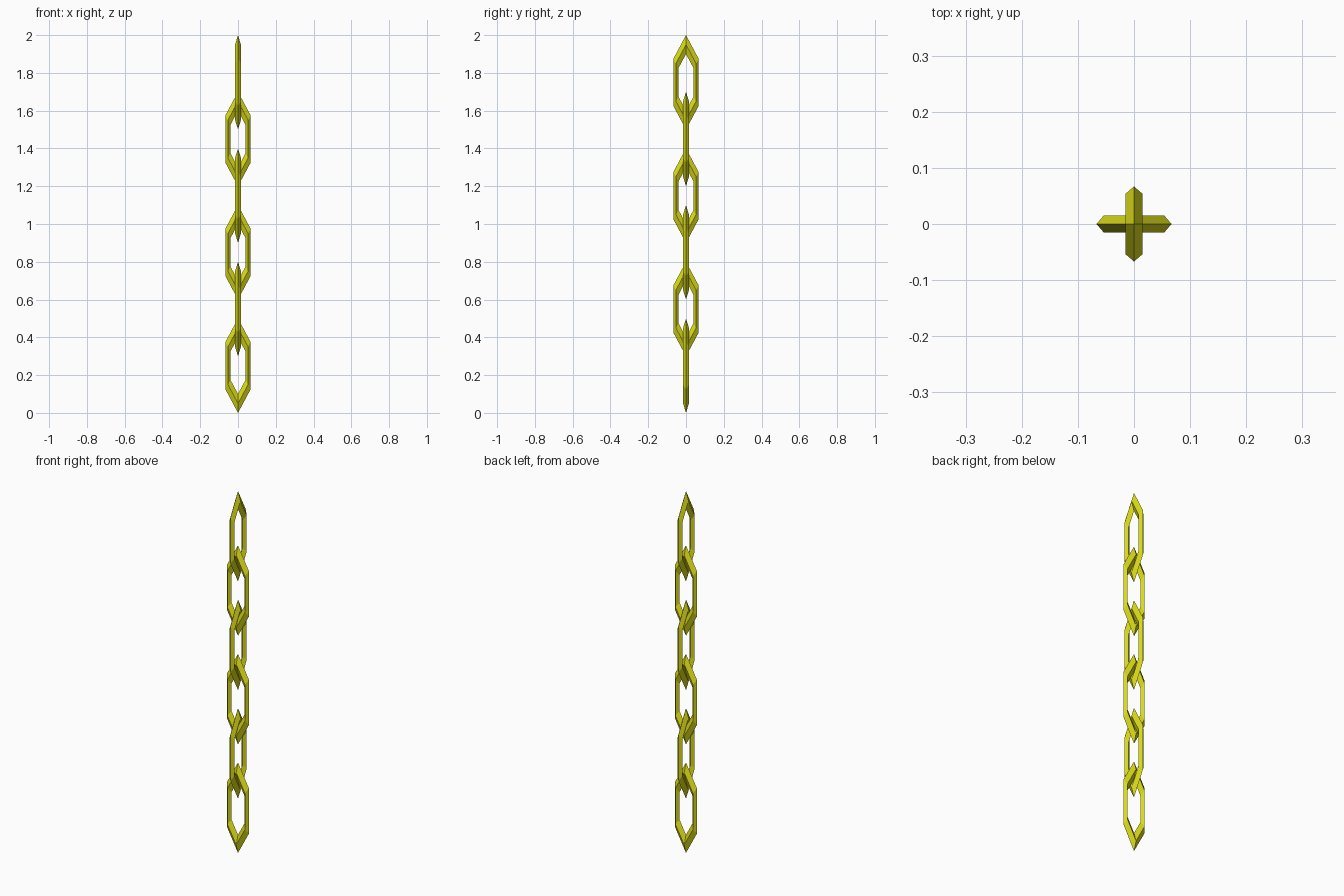
import bpy, math
from mathutils import Matrix

if "Cube" in bpy.data.objects:
    bpy.data.objects.remove(bpy.data.objects["Cube"])

gold = bpy.data.materials.new("yellow")
gold.diffuse_color = (0.70, 0.70, 0.01, 1)
gold.use_nodes = True
gold.node_tree.nodes["Principled BSDF"].inputs["Base Color"].default_value = gold.diffuse_color

LINKS, PITCH, HALF_HEIGHT = 6, 0.3, 0.25
RING, TUBE = 0.0618, 0.0155
STRETCH = HALF_HEIGHT / (RING + TUBE)


def chain_link(i):
    """Six-sided ring with a diamond section, stretched tall, turned a quarter every other link."""
    bpy.ops.mesh.primitive_torus_add(major_segments=6, minor_segments=4,
                                     major_radius=RING, minor_radius=TUBE)
    ob = bpy.context.object
    ob.name = f"chain_link_{i + 1}"
    stand = Matrix.Rotation(math.radians(-90), 4, 'Y')      # ring corner points up
    turn = Matrix.Rotation(math.radians(90 if i % 2 == 0 else 0), 4, 'Z')
    tall = Matrix.Diagonal((1, 1, STRETCH, 1))
    lift = Matrix.Translation((0, 0, HALF_HEIGHT + PITCH * i))
    ob.data.transform(lift @ tall @ turn @ stand)
    ob.data.materials.append(gold)
    for p in ob.data.polygons:
        p.use_smooth = False


# Chain, bottom link first
for i in range(LINKS):
    chain_link(i)
